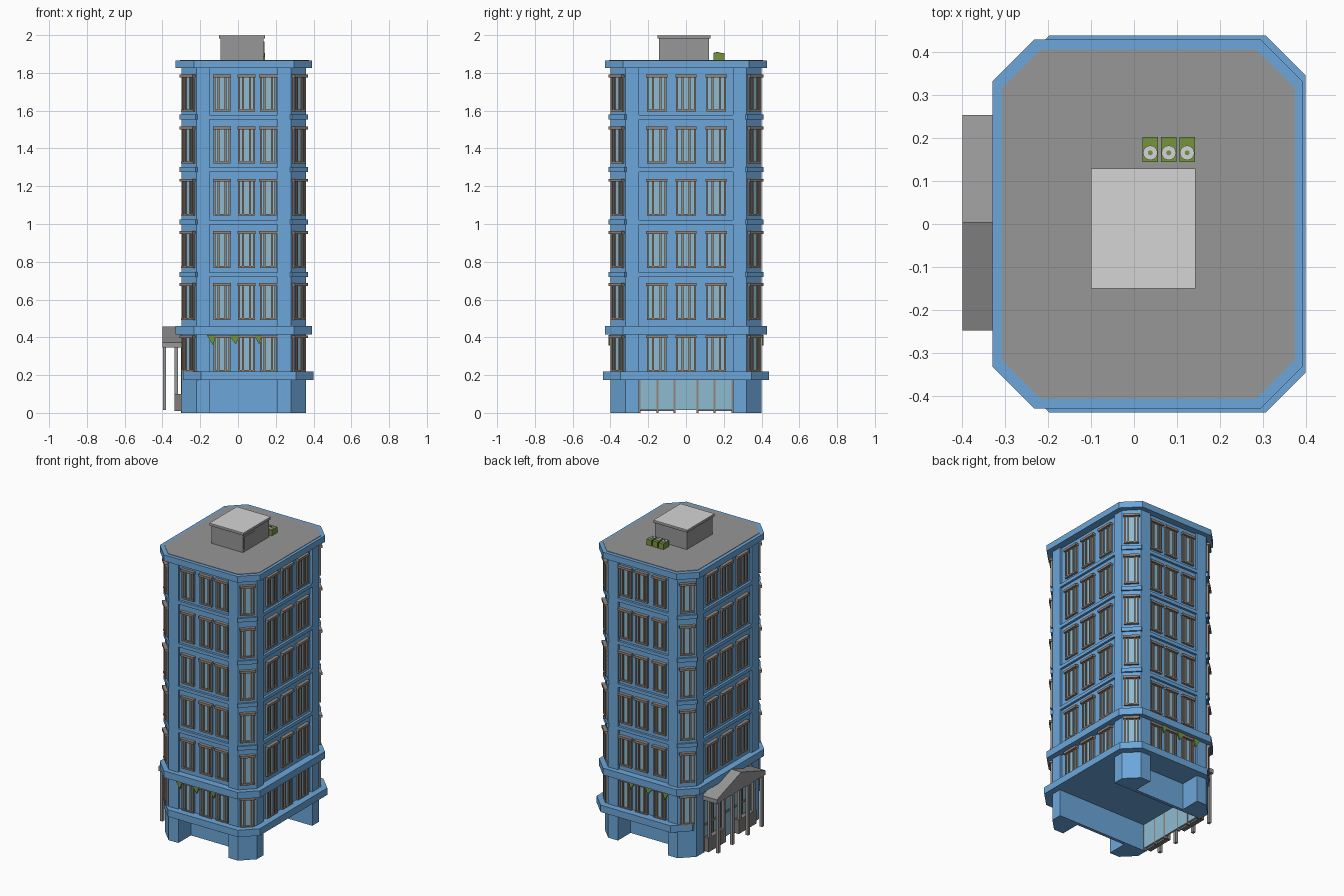
import bpy, bmesh, math
from mathutils import Vector, Matrix

if "Cube" in bpy.data.objects:
    bpy.data.objects.remove(bpy.data.objects["Cube"])

COLOURS = {
    "blue wall": (0.150, 0.385, 0.700), "pale blue glass": (0.270, 0.500, 0.640),
    "brown frame": (0.300, 0.235, 0.195), "roof grey": (0.310, 0.310, 0.310),
    "light grey": (0.660, 0.660, 0.660), "leaf green": (0.180, 0.300, 0.045),
    "stone grey": (0.220, 0.205, 0.195),
}
MATS = {}
for n, c in COLOURS.items():
    MATS[n] = bpy.data.materials.new(n)
    MATS[n].diffuse_color = (*c, 1)

PARTS = {}
CX = 0.03  # tower centre in x


def part(name, mat):
    return PARTS.setdefault(name, (bmesh.new(), mat))[0]


def solid(bm, pts, offset):
    """Extrude a planar polygon of 3D points along offset."""
    off = Vector(offset)
    a = [bm.verts.new(p) for p in pts]
    b = [bm.verts.new(Vector(p) + off) for p in pts]
    bm.faces.new(a)
    bm.faces.new(b[::-1])
    for i in range(len(a)):
        j = (i + 1) % len(a)
        bm.faces.new((a[i], b[i], b[j], a[j]))


def box(bm, x0, x1, y0, y1, z0, z1):
    solid(bm, [(x0, y0, z0), (x1, y0, z0), (x1, y1, z0), (x0, y1, z0)], (0, 0, z1 - z0))


def octagon(bm, x0, x1, y, c, z0, z1):
    pts = [(x0 + c, -y), (x1 - c, -y), (x1, -y + c), (x1, y - c),
           (x1 - c, y), (x0 + c, y), (x0, y - c), (x0, -y + c)]
    solid(bm, [(p[0], p[1], z0) for p in pts], (0, 0, z1 - z0))


def wall_box(bm, wall, u0, u1, d0, d1, z0, z1):
    """Box on a wall: u along it, d outward. wall = (x, y, outward angle)."""
    x, y, a = wall
    n = Vector((math.cos(a), math.sin(a), 0))
    t = Vector((-n.y, n.x, 0))
    o = Vector((x, y, z0))
    solid(bm, [o + t * u + n * d for u, d in ((u0, d0), (u1, d0), (u1, d1), (u0, d1))],
          (0, 0, z1 - z0))


def window(wall, u, w, z0, z1):
    h = w / 2
    wall_box(part("window_glass", "pale blue glass"), wall, u - h, u + h, -0.005, 0.004, z0, z1)
    f = part("window_frames", "brown frame")
    for p in (-h + 0.005, -0.019, 0.019, h - 0.005):
        wall_box(f, wall, u + p - 0.005, u + p + 0.005, -0.005, 0.012, z0, z1 - 0.015)
    wall_box(f, wall, u - h - 0.004, u + h + 0.004, -0.005, 0.022, z1 - 0.015, z1)
    wall_box(f, wall, u - h, u + h, -0.005, 0.014, z0, z0 + 0.01)


# Corner pillars with chamfered outer corners
pillars = part("corner_pillars", "blue wall")
for sx in (-1, 1):
    for sy in (-1, 1):
        pts = [(0.18, 0.25), (0.33, 0.25), (0.33, 0.32), (0.25, 0.40), (0.18, 0.40)]
        solid(pillars, [(CX + sx * x, sy * y, 0) for x, y in pts], (0, 0, 1.84))

# Recessed tower core
core = part("tower_core", "blue wall")
box(core, -0.15, 0.21, -0.385, 0.385, 0.2, 1.84)
box(core, -0.285, 0.345, -0.25, 0.25, 0.2, 1.84)

# Set-back ground floor walls, front and back
ground = part("ground_walls", "blue wall")
for s in (-1, 1):
    box(ground, -0.15, 0.21, s * 0.26 - 0.01, s * 0.26 + 0.01, 0, 0.19)

# Large ledges and top cornice
ledges = part("ledges", "blue wall")
octagon(ledges, -0.29, 0.40, 0.44, 0.093, 0.175, 0.22)
octagon(ledges, -0.33, 0.393, 0.43, 0.097, 0.415, 0.46)
octagon(ledges, -0.33, 0.393, 0.43, 0.097, 1.825, 1.865)
octagon(part("roof_deck", "roof grey"), -0.308, 0.375, 0.407, 0.09, 1.85, 1.868)

# Walls: straight sides and the four chamfers
SIDES = [(0, -0.385, -math.pi / 2), (0.345, 0, 0), (0, 0.385, math.pi / 2), (-0.285, 0, math.pi)]
CHAMFERS = [(CX + 0.29 * sx, 0.36 * sy, math.atan2(sy, sx)) for sx in (-1, 1) for sy in (-1, 1)]

# Floor bands between storeys
bands = part("floor_bands", "blue wall")
for k in range(4):
    z = 0.72 + 0.278 * k
    box(bands, -0.15, 0.21, -0.40, 0.40, z, z + 0.022)
    box(bands, -0.30, 0.36, -0.25, 0.25, z, z + 0.022)
    for c in CHAMFERS:
        wall_box(bands, c, -0.06, 0.06, -0.01, 0.01, z, z + 0.026)

# Windows on six storeys
for k in range(6):
    z1 = 0.411 + 0.276 * k
    z0 = z1 - 0.195
    for i, wall in enumerate(SIDES):
        if i == 3 and k == 0:
            continue  # the entrance takes this place
        if i % 2 == 0:
            for u in (-0.085, 0.045, 0.16):
                window(wall, u if i == 0 else -u, 0.088, z0, z1)
        else:
            for u in (-0.155, 0, 0.16):
                window(wall, u, 0.105, z0, z1)
    for c in CHAMFERS:
        window(c, 0, 0.088, z0, z1)

# Green hanging plants above the first storey windows
plants = part("hanging_plants", "leaf green")
for s in (-1, 1):
    for x, w, d in ((-0.14, 0.025, 0.055), (-0.02, 0.03, 0.05), (0.105, 0.022, 0.05)):
        solid(plants, [(x - w, s * 0.402, 0.413), (x + w, s * 0.402, 0.413),
                       (x + 0.3 * w, s * 0.402, 0.413 - d)], (0, s * 0.008, 0))

# Glazed entrance on the left side
box(part("entrance_glass", "pale blue glass"), -0.296, -0.284, -0.25, 0.25, 0.015, 0.40)
bars = part("entrance_bars", "brown frame")
for y in (-0.245, -0.15, -0.06, 0.06, 0.15, 0.245):
    box(bars, -0.303, -0.283, y - 0.005, y + 0.005, 0.0, 0.35)
box(bars, -0.302, -0.29, -0.25, 0.25, 0.17, 0.182)

# Portico: low walls, posts and gabled roof
low = part("portico_low_walls", "stone grey")
for s in (-1, 1):
    box(low, -0.335, -0.303, s * 0.155 - 0.09, s * 0.155 + 0.09, 0.01, 0.10)
posts = part("portico_posts", "roof grey")
for y in (-0.225, -0.08, 0.08, 0.225):
    box(posts, -0.398, -0.38, y - 0.01, y + 0.01, 0.015, 0.35)
    box(posts, -0.335, -0.318, y - 0.01, y + 0.01, 0.015, 0.35)
roof = part("portico_roof", "roof grey")
solid(roof, [(-0.40, -0.248, 0.345), (-0.40, 0.254, 0.345), (-0.40, 0.254, 0.372),
             (-0.40, 0.003, 0.457), (-0.40, -0.248, 0.372)], (0.11, 0, 0))

# Rooftop hut with overhanging slab and side door
hut = part("roof_hut", "roof grey")
box(hut, -0.092, 0.136, -0.143, 0.123, 1.86, 1.985)
box(hut, -0.10, 0.144, -0.15, 0.13, 1.983, 1.996)
box(part("hut_roof_top", "light grey"), -0.10, 0.144, -0.15, 0.13, 1.996, 2.0)
box(part("hut_door", "roof grey"), 0.134, 0.139, -0.13, -0.02, 1.885, 1.965)

# Three rooftop cooling units with fans
units = part("cooling_units", "leaf green")
fans = part("cooling_fans", "light grey")
for x in (0.038, 0.081, 0.124):
    box(units, x - 0.018, x + 0.018, 0.145, 0.203, 1.866, 1.905)
    bmesh.ops.create_cone(fans, cap_ends=True, segments=16, radius1=0.017, radius2=0.017,
                          depth=0.006, matrix=Matrix.Translation((x, 0.166, 1.906)))
    bmesh.ops.create_cone(units, cap_ends=True, segments=8, radius1=0.006, radius2=0.006,
                          depth=0.006, matrix=Matrix.Translation((x, 0.166, 1.908)))

# Turn every part into an object
for name, (bm, mat) in PARTS.items():
    bmesh.ops.recalc_face_normals(bm, faces=bm.faces)
    me = bpy.data.meshes.new(name)
    bm.to_mesh(me)
    bm.free()
    me.materials.append(MATS[mat])
    bpy.context.collection.objects.link(bpy.data.objects.new(name, me))

for m in bpy.data.materials:
    if m.users and not m.is_grease_pencil:
        m.use_nodes = True
        m.node_tree.nodes["Principled BSDF"].inputs["Base Color"].default_value = m.diffuse_color
